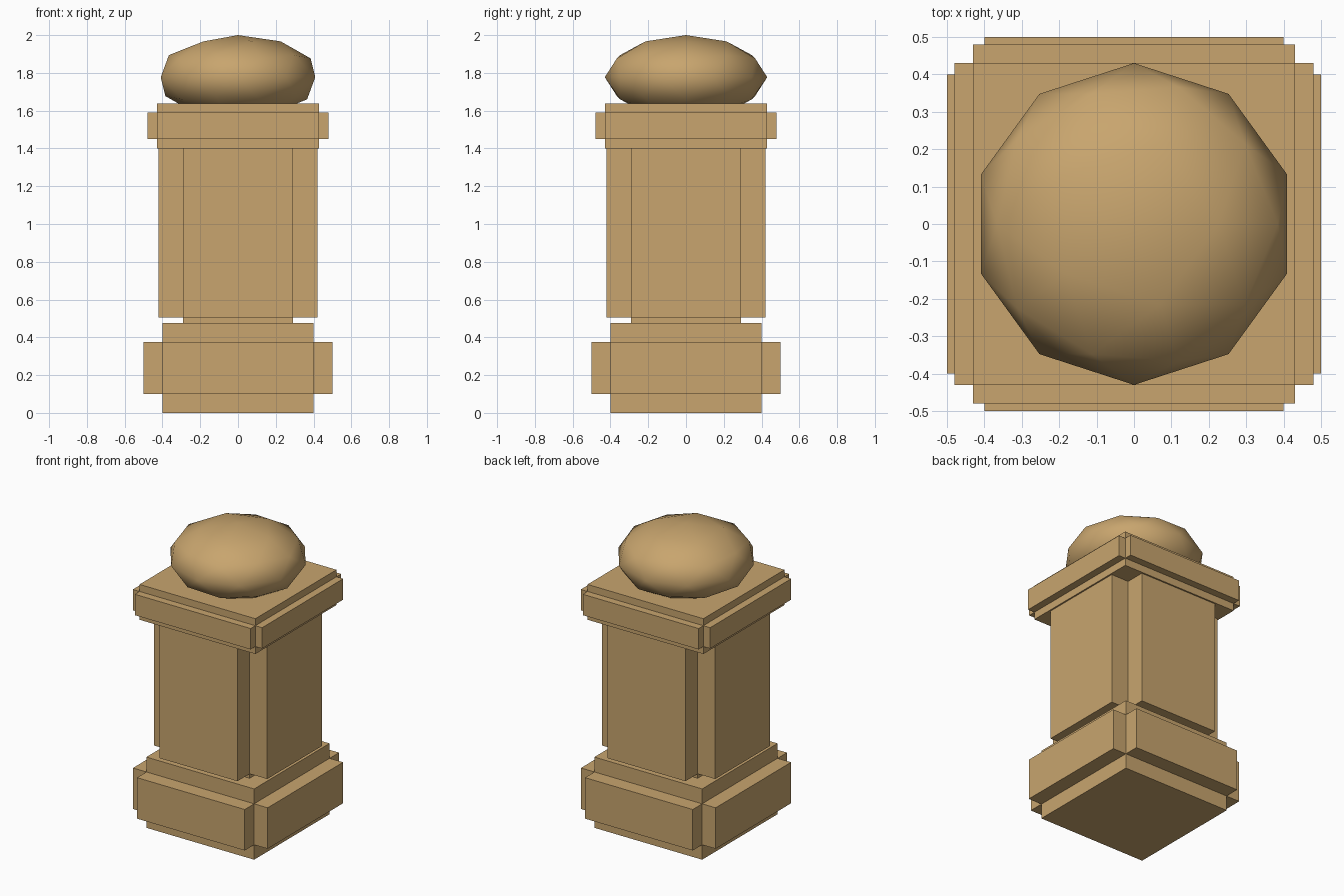
import bpy
import bmesh
from mathutils import Matrix

if "Cube" in bpy.data.objects:
    bpy.data.objects.remove(bpy.data.objects["Cube"], do_unlink=True)

# Single sandstone colour
stone = bpy.data.materials.new("sandstone")
stone.use_nodes = True
colour = (0.578, 0.376, 0.156, 1.0)
stone.diffuse_color = colour
stone.node_tree.nodes["Principled BSDF"].inputs["Base Color"].default_value = colour


def add_object(name, bm):
    bmesh.ops.recalc_face_normals(bm, faces=bm.faces)
    mesh = bpy.data.meshes.new(name)
    bm.to_mesh(mesh)
    bm.free()
    mesh.materials.append(stone)
    obj = bpy.data.objects.new(name, mesh)
    bpy.context.collection.objects.link(obj)
    return obj


def extrude_outline(name, outline, bottom, top):
    """Extrude a flat outline between two heights."""
    bm = bmesh.new()
    face = bm.faces.new([bm.verts.new((x, y, bottom)) for x, y in outline])
    moved = bmesh.ops.extrude_face_region(bm, geom=[face], use_keep_orig=True)["geom"]
    verts = [v for v in moved if isinstance(v, bmesh.types.BMVert)]
    bmesh.ops.translate(bm, verts=verts, vec=(0, 0, top - bottom))
    return add_object(name, bm)


def square(name, half, bottom, top):
    outline = [(-half, -half), (half, -half), (half, half), (-half, half)]
    return extrude_outline(name, outline, bottom, top)


def cross(name, reach, half, bottom, top):
    """Square with a raised panel on each side, notched at the corners."""
    outline = []
    corner = [(reach, -half), (reach, half), (half, half)]
    for _ in range(4):
        outline += corner
        corner = [(-y, x) for x, y in corner]
    return extrude_outline(name, outline, bottom, top)


# Plinth
square("base_block", 0.40, 0.0, 0.475)
cross("base_panels", 0.50, 0.40, 0.10, 0.375)

# Shaft
square("shaft_core", 0.29, 0.475, 1.40)
cross("shaft_panels", 0.42, 0.29, 0.505, 1.40)

# Cap
square("cap_block", 0.43, 1.40, 1.637)
cross("cap_panels", 0.48, 0.43, 1.45, 1.59)

# Flattened ball finial
bm = bmesh.new()
bmesh.ops.create_icosphere(
    bm, subdivisions=2, radius=1.0,
    matrix=Matrix.Translation((0, 0, 1.777)) @ Matrix.Diagonal((0.43, 0.43, 0.223, 1)))
for face in bm.faces:
    face.smooth = True
add_object("ball_finial", bm)
